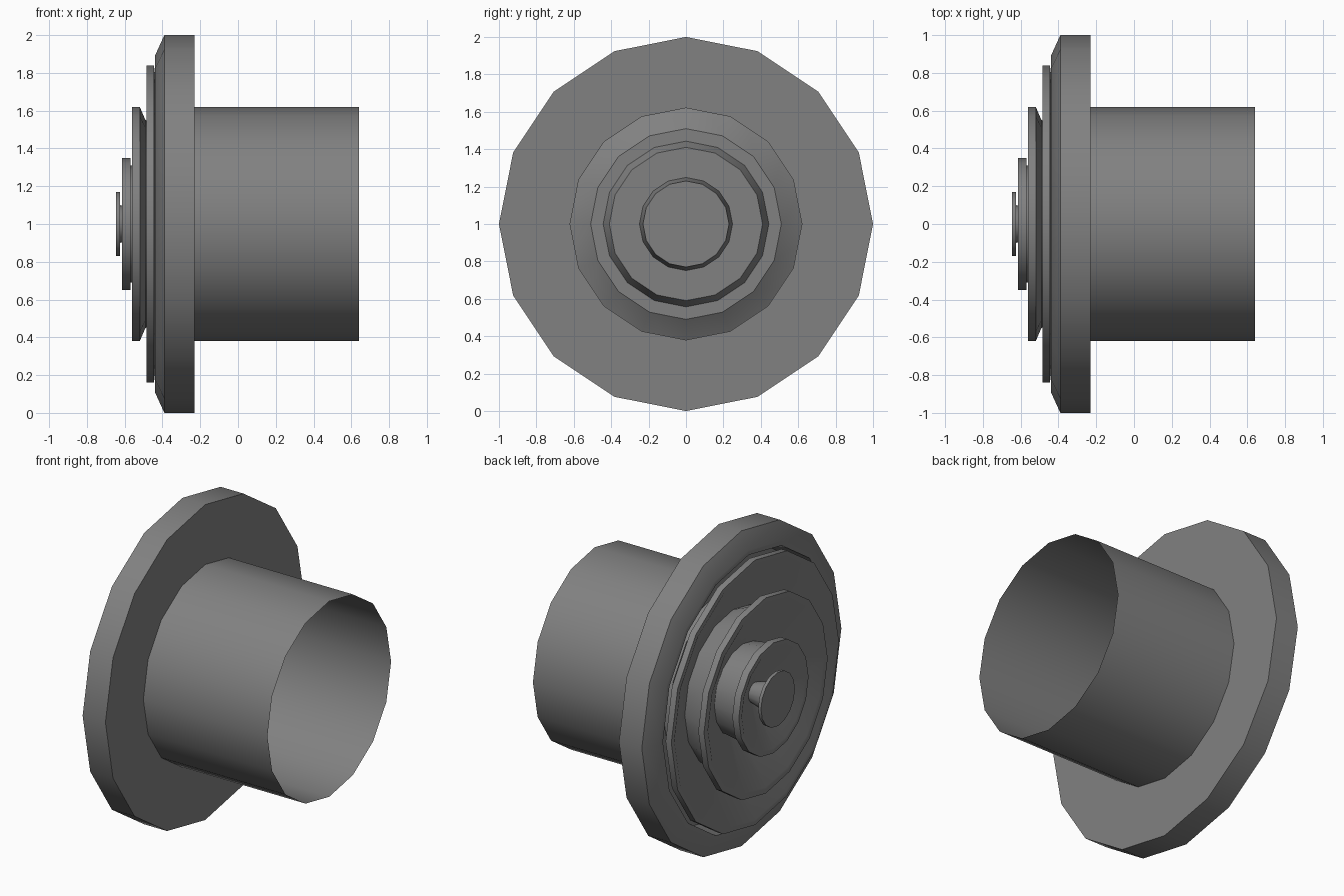
import bpy
import bmesh
from math import cos, sin, pi, radians

if "Cube" in bpy.data.objects:
    bpy.data.objects.remove(bpy.data.objects["Cube"], do_unlink=True)

SIDES = 16

# One plain grey for every part
grey = bpy.data.materials.new("mid_grey")
grey.use_nodes = True
colour = (0.22, 0.22, 0.22, 1)
grey.diffuse_color = colour
grey.node_tree.nodes["Principled BSDF"].inputs["Base Color"].default_value = colour


def lathe(name, profile, closed=False):
    """Turn (x, radius) points about the x axis, raised to z = 1."""
    bm = bmesh.new()
    rings = []
    for x, r in profile:
        if r == 0:
            rings.append([bm.verts.new((x, 0, 1))] * SIDES)
        else:
            rings.append([bm.verts.new((x, r * sin(2 * pi * i / SIDES),
                                        1 + r * cos(2 * pi * i / SIDES)))
                          for i in range(SIDES)])
    pairs = list(zip(rings, rings[1:]))
    if closed:
        pairs.append((rings[-1], rings[0]))
    for a, b in pairs:
        for i in range(SIDES):
            j = (i + 1) % SIDES
            corners = list(dict.fromkeys((a[i], a[j], b[j], b[i])))
            bm.faces.new(corners)
    bmesh.ops.recalc_face_normals(bm, faces=bm.faces[:])
    mesh = bpy.data.meshes.new(name)
    bm.to_mesh(mesh)
    bm.free()
    mesh.materials.append(grey)
    obj = bpy.data.objects.new(name, mesh)
    bpy.context.collection.objects.link(obj)
    bpy.ops.object.select_all(action='DESELECT')
    obj.select_set(True)
    bpy.context.view_layer.objects.active = obj
    bpy.ops.object.shade_smooth_by_angle(angle=radians(30))
    return obj


# Wide flange with a bevelled front edge and a groove behind the rings
lathe("flange", [(-0.23, 0.62), (-0.23, 1), (-0.39, 1), (-0.44, 0.89),
                 (-0.44, 0.86), (-0.28, 0.84), (-0.28, 0.62)], closed=True)

# Open thin-walled sleeve
lathe("sleeve", [(-0.31, 0.62), (0.64, 0.62)])

# Nested cups: dished front, thin rim, tapered body and flat back
lathe("outer_cup", [(-0.33, 0), (-0.33, 0.5), (-0.485, 0.81), (-0.485, 0.84),
                    (-0.445, 0.84), (-0.44, 0.8), (-0.23, 0.51), (-0.23, 0)])
lathe("middle_cup", [(-0.39, 0), (-0.39, 0.27), (-0.56, 0.58), (-0.56, 0.62),
                     (-0.52, 0.62), (-0.49, 0.55), (-0.15, 0.41), (-0.15, 0)])
lathe("inner_cup", [(-0.48, 0), (-0.48, 0.06), (-0.615, 0.32), (-0.615, 0.35),
                    (-0.57, 0.35), (-0.57, 0.31), (-0.02, 0.23), (-0.02, 0)])

# Small flat button on a tapered stem
lathe("centre_button", [(-0.645, 0), (-0.645, 0.17), (-0.625, 0.17),
                        (-0.625, 0.1), (-0.47, 0.06), (-0.47, 0)])
